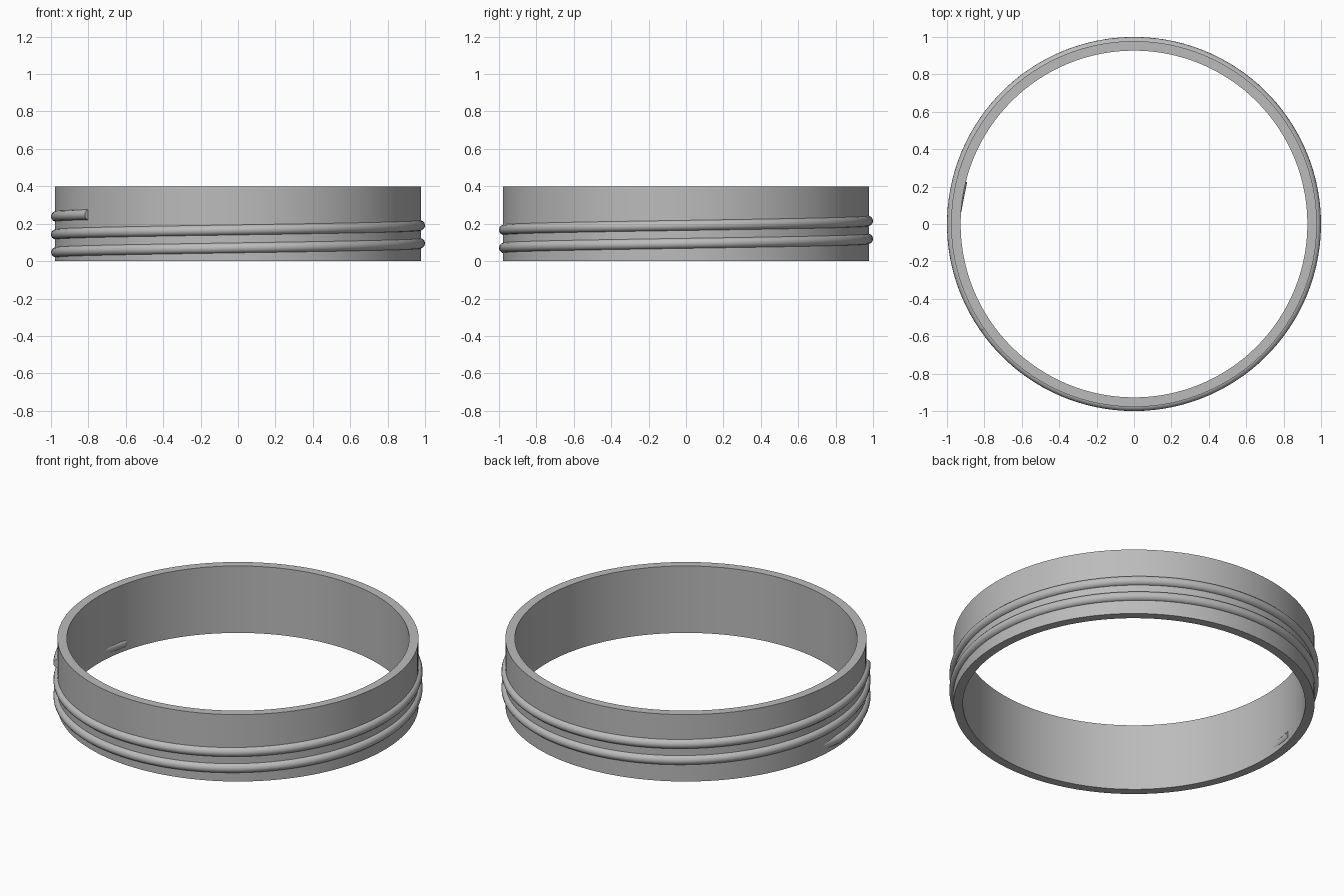
import bpy
import math

cube = bpy.data.objects.get("Cube")
if cube:
    bpy.data.objects.remove(cube, do_unlink=True)

OUTER, INNER, HEIGHT = 0.978, 0.927, 0.4
THREAD_PATH, THREAD_RADIUS, PITCH = 0.972, 0.028, 0.096

grey = bpy.data.materials.new("plain_grey")
grey.use_nodes = True
colour = (0.5, 0.5, 0.5, 1.0)
grey.diffuse_color = colour
grey.node_tree.nodes["Principled BSDF"].inputs["Base Color"].default_value = colour


def finish(obj, name):
    """Name, colour and smooth an object."""
    obj.name = name
    obj.data.materials.clear()
    obj.data.materials.append(grey)
    bpy.ops.object.select_all(action='DESELECT')
    obj.select_set(True)
    bpy.context.view_layer.objects.active = obj
    bpy.ops.object.shade_smooth_by_angle(angle=math.radians(35))


# Ring wall: a rectangular section swept around the axis
SIDES = 128
section = [(OUTER, 0), (OUTER, HEIGHT), (INNER, HEIGHT), (INNER, 0)]
verts, faces = [], []
for i in range(SIDES):
    a = math.tau * i / SIDES
    verts += [(r * math.cos(a), r * math.sin(a), z) for r, z in section]
    n = (i + 1) % SIDES
    for j in range(4):
        k = (j + 1) % 4
        faces.append((i * 4 + j, n * 4 + j, n * 4 + k, i * 4 + k))
mesh = bpy.data.meshes.new("ring_wall")
mesh.from_pydata(verts, [], faces)
ring = bpy.data.objects.new("ring_wall", mesh)
bpy.context.collection.objects.link(ring)
finish(ring, "ring_wall")


# Screw thread: a round bar on a rising helix, its start sunk in the wall
def thread_point(degrees, radius):
    a = math.radians(degrees)
    z = 0.047 + PITCH * (degrees - 180) / 360
    return (radius * math.cos(a), radius * math.sin(a), z, 1)


START, FULL, END, STEPS = 166, 182, 215 + 720, 256
path = [thread_point(START, 0.948)]
path += [thread_point(FULL + (END - FULL) * i / STEPS, THREAD_PATH)
         for i in range(STEPS + 1)]

curve = bpy.data.curves.new("screw_thread", 'CURVE')
curve.dimensions = '3D'
curve.bevel_depth = THREAD_RADIUS
curve.bevel_resolution = 6
curve.use_fill_caps = True
spline = curve.splines.new('POLY')
spline.points.add(len(path) - 1)
for point, co in zip(spline.points, path):
    point.co = co
thread = bpy.data.objects.new("screw_thread", curve)
bpy.context.collection.objects.link(thread)
bpy.ops.object.select_all(action='DESELECT')
thread.select_set(True)
bpy.context.view_layer.objects.active = thread
bpy.ops.object.convert(target='MESH')
finish(bpy.context.view_layer.objects.active, "screw_thread")
